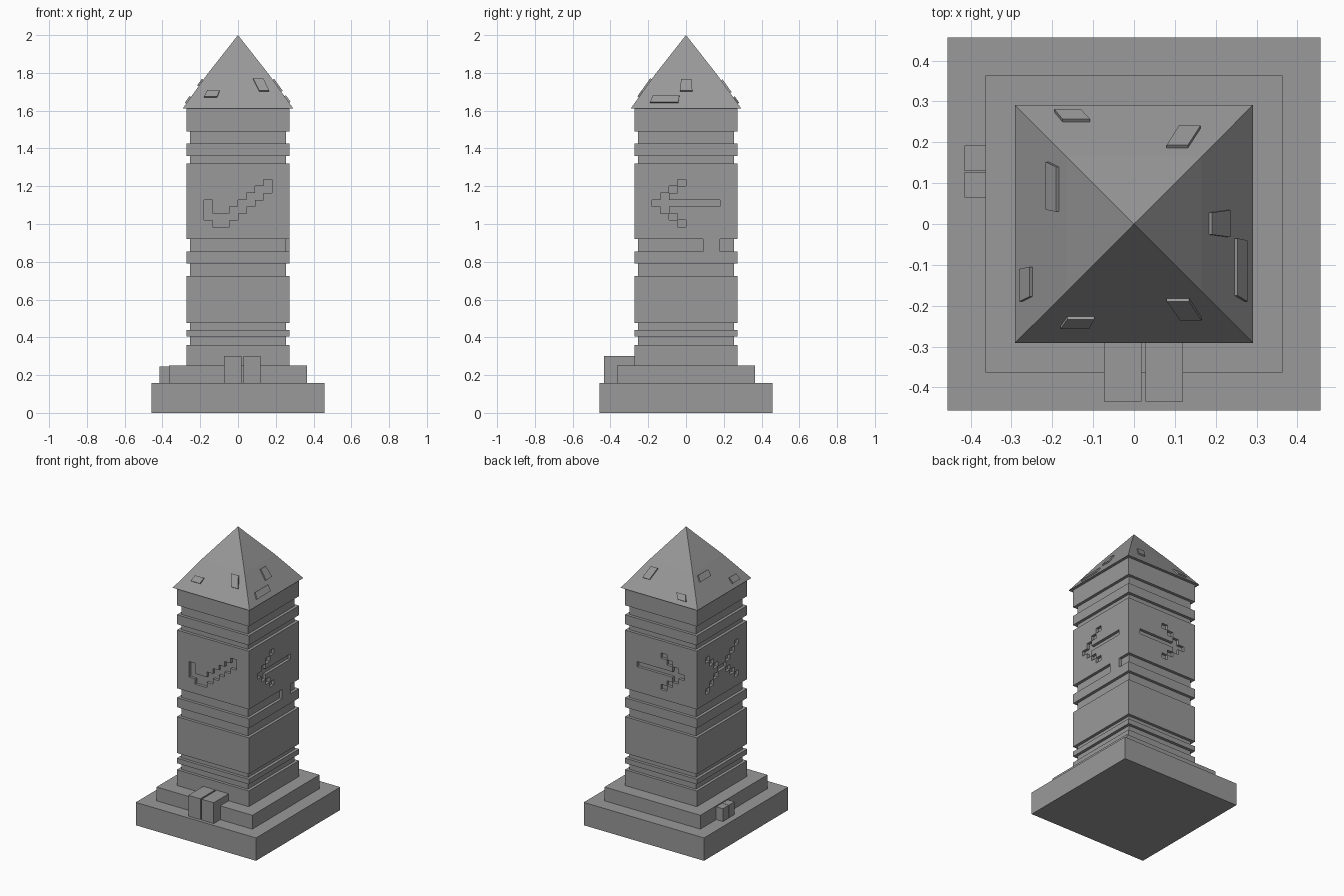
import bpy, bmesh
from math import pi
from mathutils import Matrix, Vector

cube = bpy.data.objects.get("Cube")
if cube:
    bpy.data.objects.remove(cube)

stone = bpy.data.materials.new("grey stone")
stone.use_nodes = True
GREY = (0.32, 0.32, 0.32, 1)
stone.diffuse_color = GREY
stone.node_tree.nodes["Principled BSDF"].inputs["Base Color"].default_value = GREY


def finish(name, bm):
    bmesh.ops.recalc_face_normals(bm, faces=bm.faces)
    mesh = bpy.data.meshes.new(name)
    bm.to_mesh(mesh)
    bm.free()
    mesh.materials.append(stone)
    ob = bpy.data.objects.new(name, mesh)
    bpy.context.collection.objects.link(ob)
    return ob


def box(name, x0, x1, y0, y1, z0, z1):
    bm = bmesh.new()
    size = Matrix.Diagonal((x1 - x0, y1 - y0, z1 - z0, 1))
    centre = Matrix.Translation(((x0 + x1) / 2, (y0 + y1) / 2, (z0 + z1) / 2))
    bmesh.ops.create_cube(bm, size=1, matrix=centre @ size)
    return finish(name, bm)


def slab(name, half, z0, z1):
    return box(name, -half, half, -half, half, z0, z1)


def quarter_turn(side):
    # sides: 0 front, 1 left (+x), 2 back, 3 right (-x)
    return Matrix.Rotation(side * pi / 2, 4, "Z")


# Stepped base
slab("base_plinth", 0.457, 0, 0.157)
slab("base_step", 0.364, 0.157, 0.252)

# Shaft: slim core with wider bands around it
WIDE, CORE, EAVE = 0.273, 0.253, 1.612
slab("shaft_core", CORE, 0.252, EAVE)
bands = [(0.252, 0.36), (0.405, 0.44), (0.475, 0.725), (0.79, 0.855), (1.36, 1.425), (1.49, EAVE)]
for i, (z0, z1) in enumerate(bands):
    slab(f"shaft_band_{i + 1}", WIDE, z0, z1)

# Carved band: one pixel sign sunk into each side, rows from the top
CHECK = [".......#",
         "......##",
         ".....##.",
         "#...##..",
         "#..##...",
         "####....",
         ".##....."]
ARROW = ["...#....",
         "..#.....",
         ".#......",
         "########",
         ".#......",
         "..#.....",
         "...#...."]
CROSS = ["#......#",
         ".#....#.",
         "..#..#..",
         "...##...",
         "..#..#..",
         ".#....#.",
         "#......#"]
MIRRORED_ARROW = [row[::-1] for row in ARROW]
LOW, HIGH = 0.92, 1.32
us = [-WIDE] + [-0.18 + 0.045 * i for i in range(9)] + [WIDE]
zs = [HIGH] + [1.236 - 0.0359 * i for i in range(8)] + [LOW]

bm = bmesh.new()
sunk = []
for side, sign in enumerate([CHECK, ARROW, MIRRORED_ARROW, CROSS]):
    turn = quarter_turn(side)
    grid = [[bm.verts.new(turn @ Vector((u, -WIDE, z))) for u in us] for z in zs]
    cells = []
    for r in range(len(zs) - 1):
        for c in range(len(us) - 1):
            face = bm.faces.new((grid[r + 1][c], grid[r + 1][c + 1], grid[r][c + 1], grid[r][c]))
            if 0 < r < 8 and 0 < c < 9 and sign[r - 1][c - 1] == "#":
                cells.append(face)
    sunk.append((cells, turn @ Vector((0, 0.0195, 0))))
for cells, inward in sunk:
    made = bmesh.ops.extrude_face_region(bm, geom=cells)["geom"]
    bmesh.ops.translate(bm, verts=[v for v in made if isinstance(v, bmesh.types.BMVert)], vec=inward)
    bmesh.ops.delete(bm, geom=[f for f in cells if f.is_valid], context="FACES_ONLY")
bmesh.ops.remove_doubles(bm, verts=bm.verts, dist=0.0001)
bmesh.ops.holes_fill(bm, edges=[e for e in bm.edges if e.is_boundary], sides=0)
finish("carved_band", bm)

# Small block filling the groove under the carved band
box("groove_block", CORE, WIDE, 0.09, 0.18, 0.855, LOW)

# Paired blocks on the base
for i, (a, b) in enumerate([(-0.073, 0.018), (0.028, 0.12)]):
    box(f"front_block_{i + 1}", a, b, -0.435, -WIDE, 0.157, 0.30)
for i, (a, b) in enumerate([(0.065, 0.127), (0.13, 0.192)]):
    box(f"side_block_{i + 1}", -0.415, -0.364, a, b, 0.157, 0.245)

# Roof: square pyramid with a slight bend
EDGE, BEND, BEND_Z, TOP = 0.292, 0.165, 1.79, 2.0
bm = bmesh.new()
corners = [(-1, -1), (1, -1), (1, 1), (-1, 1)]
low = [bm.verts.new((x * EDGE, y * EDGE, EAVE)) for x, y in corners]
mid = [bm.verts.new((x * BEND, y * BEND, BEND_Z)) for x, y in corners]
tip = bm.verts.new((0, 0, TOP))
bm.faces.new(low)
for i in range(4):
    j = (i + 1) % 4
    bm.faces.new((low[i], low[j], mid[j], mid[i]))
    bm.faces.new((mid[i], mid[j], tip))
finish("roof", bm)

# Raised roof tiles: side, lower distance, upper distance, lower span, upper span
tiles = [(0, 0.25, 0.226, (-0.18, -0.11), (-0.163, -0.097)),
         (0, 0.229, 0.182, (0.113, 0.165), (0.08, 0.135)),
         (1, 0.229, 0.184, (-0.032, 0.034), (-0.026, 0.028)),
         (1, 0.271, 0.246, (-0.19, -0.04), (-0.175, -0.035)),
         (2, 0.274, 0.25, (0.13, 0.195), (0.108, 0.175)),
         (2, 0.234, 0.186, (-0.163, -0.11), (-0.132, -0.08)),
         (3, 0.209, 0.184, (-0.152, -0.035), (-0.14, -0.03)),
         (3, 0.274, 0.249, (0.11, 0.19), (0.105, 0.178))]
SLOPE = (BEND_Z - EAVE) / (EDGE - BEND)
NORMAL = Vector((0, -SLOPE, 1)).normalized()
for n, (side, d0, d1, lower, upper) in enumerate(tiles):
    bm = bmesh.new()
    outline = [(lower[0], d0), (lower[1], d0), (upper[1], d1), (upper[0], d1)]
    points = [Vector((u, -d, EAVE + (EDGE - d) * SLOPE)) for u, d in outline]
    rings = [[bm.verts.new(quarter_turn(side) @ (p + NORMAL * h)) for p in points] for h in (-0.004, 0.009)]
    bm.faces.new(rings[0])
    bm.faces.new(rings[1])
    for i in range(4):
        j = (i + 1) % 4
        bm.faces.new((rings[0][i], rings[0][j], rings[1][j], rings[1][i]))
    finish(f"roof_tile_{n + 1}", bm)
